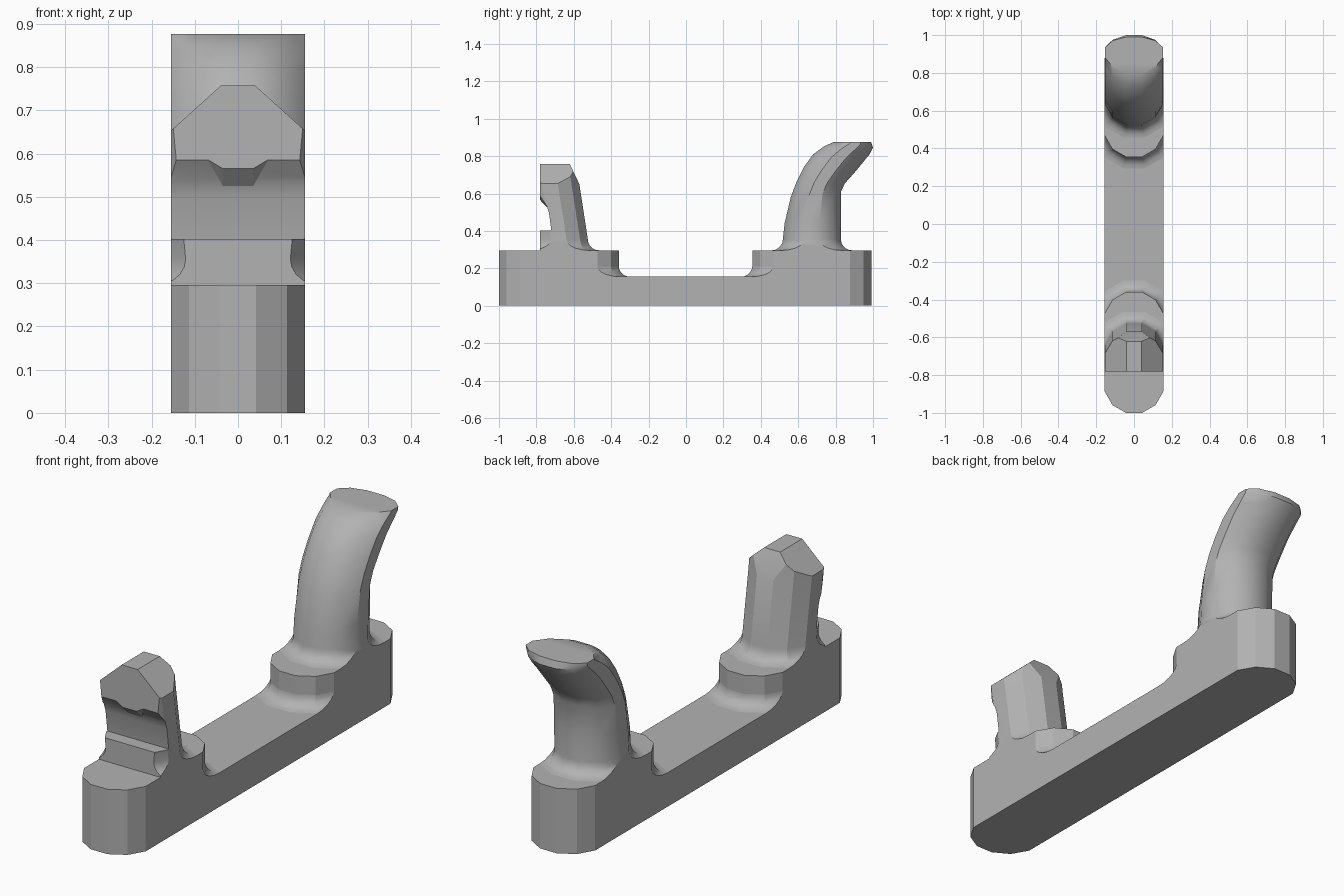
import bpy, bmesh
from math import sin, cos, radians, pi
from mathutils import Vector

if "Cube" in bpy.data.objects:
    bpy.data.objects.remove(bpy.data.objects["Cube"], do_unlink=True)

GREY = bpy.data.materials.new("plain_grey")
GREY.use_nodes = True
GREY.diffuse_color = (0.45, 0.45, 0.45, 1)
GREY.node_tree.nodes["Principled BSDF"].inputs["Base Color"].default_value = (0.45, 0.45, 0.45, 1)

SIDES = 12
ANGLES = [radians(15 + 30 * k) for k in range(SIDES)]
R = 0.155      # distance from the axis to a flat side
HALF = 0.1555  # half width of the whole bracket


def finish(name, bm):
    bmesh.ops.recalc_face_normals(bm, faces=bm.faces)
    mesh = bpy.data.meshes.new(name)
    bm.to_mesh(mesh)
    bm.free()
    ob = bpy.data.objects.new(name, mesh)
    bpy.context.collection.objects.link(ob)
    mesh.materials.append(GREY)
    return ob


def smooth(ob, angle):
    bpy.ops.object.select_all(action='DESELECT')
    ob.select_set(True)
    bpy.context.view_layer.objects.active = ob
    bpy.ops.object.shade_smooth_by_angle(angle=radians(angle))


def ring(front, back, scale=1.0):
    """Twelve-sided section spanning two (y, z) points."""
    a, b = Vector((0, *front)), Vector((0, *back))
    return [a.lerp(b, 0.5 - 0.5 * cos(t) / cos(ANGLES[0])) +
            Vector((scale * HALF / cos(ANGLES[0]) * sin(t) * 0.995, 0, 0)) for t in ANGLES]


def loft(rings):
    bm = bmesh.new()
    loops = [[bm.verts.new(p) for p in r] for r in rings]
    for lo, hi in zip(loops, loops[1:]):
        for i in range(len(lo)):
            j = (i + 1) % len(lo)
            bm.faces.new((lo[i], lo[j], hi[j], hi[i]))
    bm.faces.new(loops[0][::-1])
    bm.faces.new(loops[-1])
    bmesh.ops.recalc_face_normals(bm, faces=bm.faces)
    return bm


def trim(bm, co, no):
    """Cut away everything in front of a plane and close the cut."""
    geom = bm.verts[:] + bm.edges[:] + bm.faces[:]
    cut = bmesh.ops.bisect_plane(bm, geom=geom, plane_co=co, plane_no=no, clear_outer=True)
    edges = [e for e in cut["geom_cut"] if isinstance(e, bmesh.types.BMEdge) and e.is_boundary]
    bmesh.ops.holes_fill(bm, edges=edges, sides=0)


def trim_sides(bm):
    for s in (-1, 1):
        trim(bm, (s * HALF, 0, 0), (s, 0, 0))


def flare(y, z, size=0.06, steps=5):
    """Concave foot that narrows to the post section."""
    rings = [ring((y - R - size, z - 0.02), (y + R + size, z - 0.02), (R + size) / R)]
    for i in range(steps + 1):
        t = i / steps * pi / 2
        r = R + size * (1 - sin(t))
        h = z + size * (1 - cos(t))
        rings.append(ring((y - r, h), (y + r, h), r / R))
    return rings


def slab(name, y0, y1, z0, z1):
    """Bar with faceted round ends centred on y0 and y1."""
    r = HALF / cos(ANGLES[0])
    outline = [(r * sin(t), (y1 if cos(t) > 0 else y0) + r * cos(t)) for t in ANGLES]
    ob = finish(name, loft([[Vector((x, y, z)) for x, y in outline] for z in (z0, z1)]))
    smooth(ob, 25)


# Base bar and raised end blocks
PLATE, TOP = 0.155, 0.296
slab("base_plate", -0.845, 0.835, 0, PLATE)
slab("front_block", -0.845, -0.515, 0.05, TOP)
slab("back_block", 0.51, 0.835, 0.05, TOP)

# Filleted inner ends of the blocks
for name, y in (("front_block_fillet", -0.515), ("back_block_fillet", 0.51)):
    bm = loft(flare(y, PLATE) + [ring((y - R, TOP), (y + R, TOP))])
    trim_sides(bm)
    smooth(finish(name, bm), 25)

# Front post: leaning column with a gabled top
rings = flare(-0.68, TOP) + [ring((-0.885, 0.65), (-0.57, 0.65)), ring((-0.91, 0.85), (-0.595, 0.85))]
bm = loft(rings)
trim_sides(bm)
trim(bm, (0, 0, 0.757), (0, 0, 1))
trim(bm, (0, -0.57, 0.65), (0, 0.105, 0.05))
for s in (-1, 1):
    trim(bm, (s * 0.04, 0, 0.757), (s * 0.105, 0, 0.116))
front_post = finish("front_post", bm)

# Flat front face and notch
profile = [(-1.2, 0.28), (-0.78, 0.28), (-0.78, 0.402), (-0.72, 0.402), (-0.733, 0.50),
           (-0.745, 0.535), (-0.78, 0.585), (-0.78, 1.0), (-1.2, 1.0)]
cutter = finish("notch_cutter", loft([[Vector((x, y, z)) for y, z in profile] for x in (-0.4, 0.4)]))
cutter.hide_render = True
mod = front_post.modifiers.new("notch", 'BOOLEAN')
mod.operation, mod.solver, mod.object = 'DIFFERENCE', 'EXACT', cutter
bpy.context.view_layer.objects.active = front_post
bpy.ops.object.modifier_apply(modifier="notch")
bpy.data.objects.remove(cutter, do_unlink=True)
smooth(front_post, 20)

# Small lip under the nose
bm = bmesh.new()
for s in (-1, 1):
    for x, y, z in ((0.07, -0.78, 0.586), (0.035, -0.78, 0.565), (0.035, -0.742, 0.525), (0.07, -0.735, 0.586)):
        bm.verts.new((s * x, y, z))
bmesh.ops.convex_hull(bm, input=bm.verts[:])
finish("nose_lip", bm)

# Back post: column bending into a backward hook
bends = [((0.527, 0.44), (0.828, 0.48)), ((0.56, 0.58), (0.828, 0.61)), ((0.59, 0.66), (0.85, 0.655)),
         ((0.63, 0.74), (0.895, 0.705)), ((0.68, 0.81), (0.945, 0.765)), ((0.74, 0.853), (0.98, 0.808)),
         ((0.81, 0.885), (1.0, 0.845)), ((0.86, 0.925), (0.985, 0.89))]
bm = loft(flare(0.673, TOP) + [ring(f, b) for f, b in bends])
trim_sides(bm)
trim(bm, (0, 0, 0.876), (0, 0, 1))
smooth(finish("hook_post", bm), 32)
